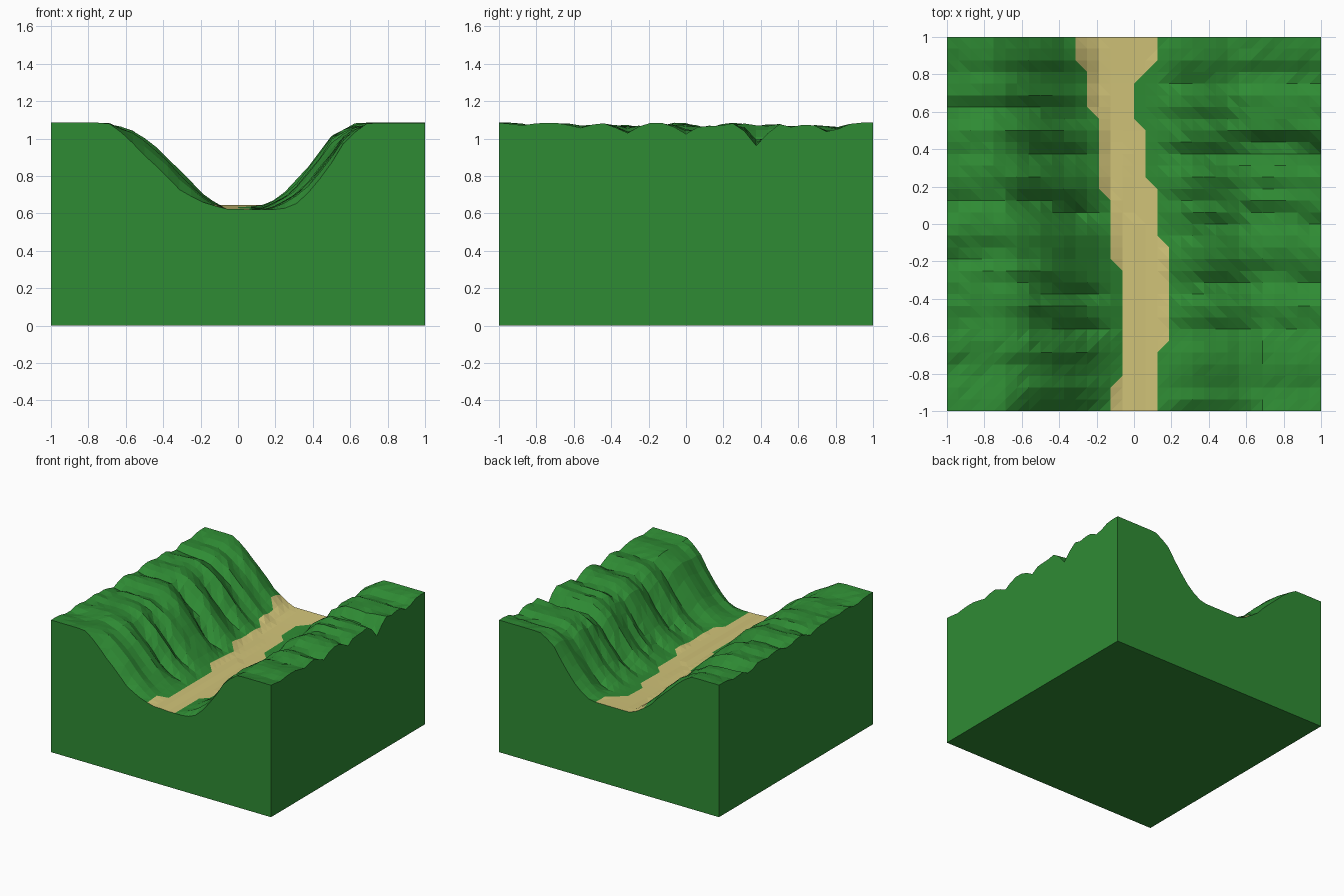
import bpy, bmesh, math, random

if "Cube" in bpy.data.objects:
    bpy.data.objects.remove(bpy.data.objects["Cube"])

random.seed(4)
N = 32
TOP = 1.085


def interp(pts, t):
    if t <= pts[0][0]:
        return pts[0][1]
    for (a, p), (b, q) in zip(pts, pts[1:]):
        if t <= b:
            return p + (q - p) * (t - a) / (b - a)
    return pts[-1][1]


# sandy path edges as (y, x)
PATH_L = [(-1, -.125), (-.875, -.125), (-.8125, -.0625), (-.25, -.0625), (-.1875, -.125),
          (.125, -.125), (.1875, -.1875), (.5625, -.1875), (.625, -.25), (.8125, -.25),
          (.875, -.3125), (1, -.3125)]
PATH_R = [(-1, .125), (-.6875, .125), (-.625, .1875), (-.125, .1875), (-.0625, .125),
          (.1875, .125), (.25, .0625), (.5, .0625), (.5625, 0), (.75, 0), (.875, .125), (1, .125)]
# valley wander, and wall height by distance from the valley centre
CENTRE = [(-1, 0), (-.7, .04), (-.4, .06), (0, 0), (.3, -.06), (.5, -.07), (.75, -.12), (1, -.09)]
WALL_L = [(.1, .625), (.2, .70), (.3, .80), (.4, .91), (.5, 1.0), (.6, 1.06), (.68, TOP)]
WALL_R = [(.14, .62), (.25, .68), (.35, .76), (.45, .88), (.55, 1.02), (.66, TOP)]
# ravines: y, depth on plateau, depth on slope
RAV_L = [(-1, 0, .09), (-.78, .03, .05), (-.54, .02, .10), (-.35, .02, .09), (-.2, .05, .02),
         (.1, .04, .13), (.38, .02, .09), (.6, .06, .09), (.79, .03, .05), (1, 0, .07)]
RAV_R = [(-1, 0, .08), (-.88, .015, .04), (-.57, .03, .07), (-.32, .06, .08), (0, .06, .07),
         (.15, .025, .05), (.38, .13, .09), (.57, .025, .04), (.77, .06, .08), (1, 0, .03)]


def height(x, y):
    u = x - 0.6 * interp(CENTRE, y)
    side = abs(u)
    z = interp(WALL_R if u > 0 else WALL_L, side)
    plateau = min(1, max(0, (side - .5) / .2))
    slope = min(1, max(0, (side - .12) / .2)) * (1 - plateau)
    yy = y + .045 * math.sin(6 * (abs(x) - 1)) * (1 - abs(y))
    dip = 0
    for ry, dp, ds in (RAV_R if u > 0 else RAV_L):
        k = max(0, 1 - abs(yy - ry) / .14) ** 1.6
        dip = max(dip, k * (dp * plateau + ds * slope))
    if abs(x) < 1 and abs(y) < 1:
        dip += random.uniform(0, .012) * (plateau + slope)
    z -= dip
    return min(TOP, max(z, .62 + .025 * max(0, y) ** 2))


def material(name, rgb):
    m = bpy.data.materials.new(name)
    m.diffuse_color = (*rgb, 1)
    m.use_nodes = True
    m.node_tree.nodes["Principled BSDF"].inputs["Base Color"].default_value = m.diffuse_color
    return m


# terrain surface
bm = bmesh.new()
co = [-1 + 2 * i / N for i in range(N + 1)]
grid = [[bm.verts.new((x, y, height(x, y))) for x in co] for y in co]
for j in range(N):
    for i in range(N):
        a, b = grid[j][i], grid[j][i + 1]
        d, c = grid[j + 1][i], grid[j + 1][i + 1]
        slash = co[j] < -.6 or (co[j] > .7 and co[i] > -.1)
        tris = ((a, b, c), (a, c, d)) if slash else ((a, b, d), (b, c, d))
        for t in tris:
            f = bm.faces.new(t)
            m = f.calc_center_median()
            if interp(PATH_L, m.y) < m.x < interp(PATH_R, m.y):
                f.material_index = 1

# side walls and underside
rim = (grid[0][:] + [r[N] for r in grid[1:]] + grid[N][N - 1::-1]
       + [grid[j][0] for j in range(N - 1, 0, -1)])
low = [bm.verts.new((v.co.x, v.co.y, 0)) for v in rim]
for k in range(len(rim)):
    n = (k + 1) % len(rim)
    bm.faces.new((rim[k], low[k], low[n], rim[n]))
bm.faces.new(low[::-1])
bmesh.ops.recalc_face_normals(bm, faces=bm.faces[:])

mesh = bpy.data.meshes.new("valley_terrain")
bm.to_mesh(mesh)
bm.free()
mesh.materials.append(material("grass", (.028, .26, .034)))
mesh.materials.append(material("sand", (.64, .55, .19)))
bpy.context.collection.objects.link(bpy.data.objects.new("valley_terrain", mesh))
